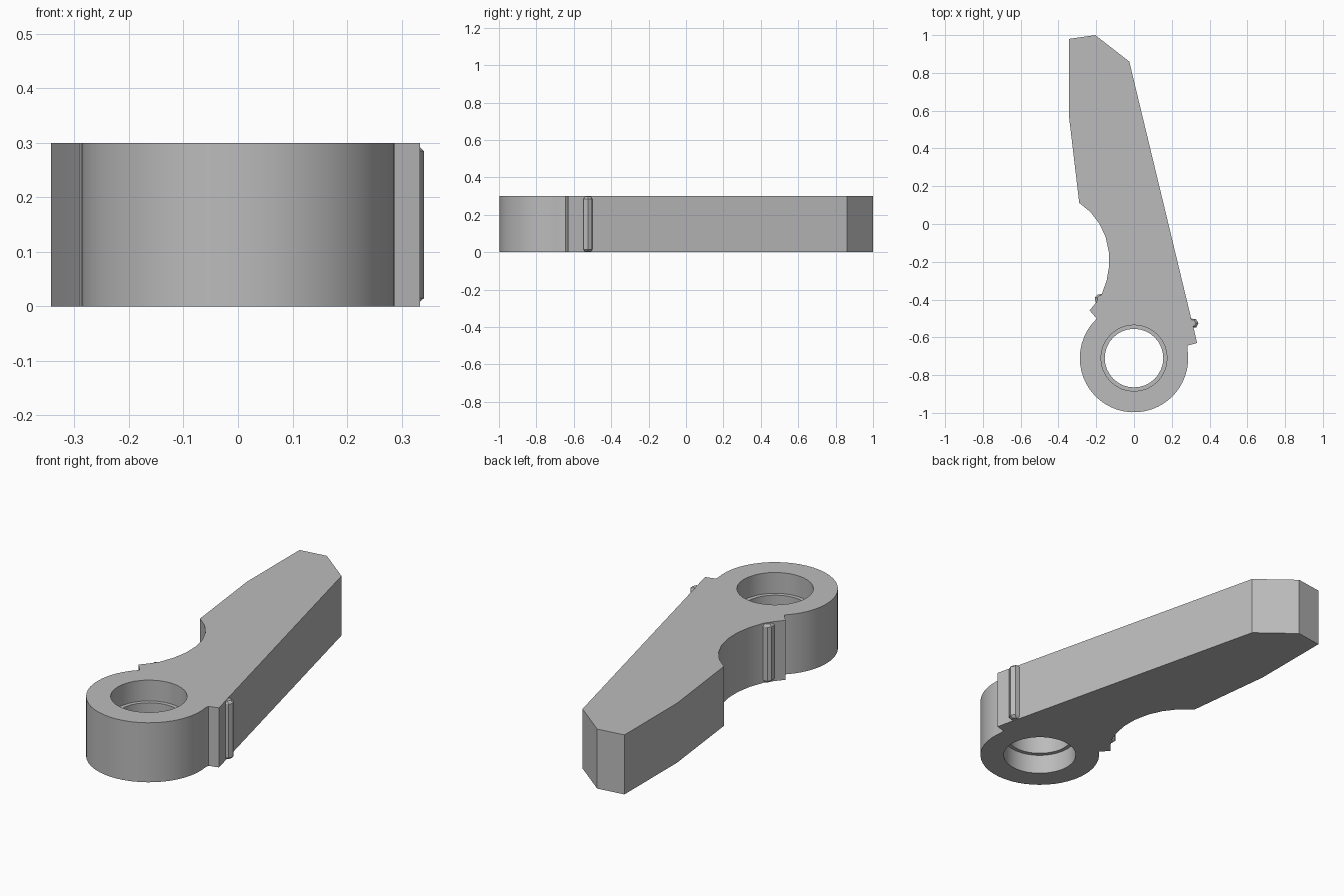
import bpy, bmesh
from math import radians, cos, sin

if "Cube" in bpy.data.objects:
    bpy.data.objects.remove(bpy.data.objects["Cube"], do_unlink=True)

HEIGHT = 0.3
PIVOT_Y = -0.71

# Single plain grey
grey = bpy.data.materials.new("plain_grey")
grey.use_nodes = True
COLOUR = (0.5, 0.5, 0.5, 1)
grey.diffuse_color = COLOUR
grey.node_tree.nodes["Principled BSDF"].inputs["Base Color"].default_value = COLOUR


def arc(radius, start, end, steps):
    """Points on a circle around the pivot, both ends included."""
    angles = [radians(start + (end - start) * i / steps) for i in range(steps + 1)]
    return [(radius * cos(a), PIVOT_Y + radius * sin(a)) for a in angles]


def loop(bm, points, z):
    return [bm.verts.new((x, y, z)) for x, y in points]


def walls(bm, low, high):
    n = len(low)
    for i in range(n):
        j = (i + 1) % n
        bm.faces.new((low[i], low[j], high[j], high[i]))


def finish(bm, name):
    bmesh.ops.recalc_face_normals(bm, faces=bm.faces)
    mesh = bpy.data.meshes.new(name)
    bm.to_mesh(mesh)
    bm.free()
    mesh.materials.append(grey)
    obj = bpy.data.objects.new(name, mesh)
    bpy.context.collection.objects.link(obj)
    bpy.ops.object.select_all(action='DESELECT')
    obj.select_set(True)
    bpy.context.view_layer.objects.active = obj
    bpy.ops.object.shade_smooth_by_angle(angle=radians(24))
    return obj


# Outline: blade tip, long straight edge, stop tooth, round eye, left tooth, hollow
blade = [(-0.343, 0.98), (-0.205, 1.0), (-0.025, 0.86), (0.305, -0.51)]
right_tooth = [(0.318, -0.56), (0.334, -0.63), (0.285, -0.643)]
eye = arc(0.287, 10, -225, 32)
left_tooth = [(-0.197, -0.502), (-0.235, -0.457), (-0.2, -0.415)]
hollow = [(-0.172, -0.375), (-0.145, -0.3), (-0.132, -0.225), (-0.133, -0.15),
          (-0.15, -0.07), (-0.182, 0.0), (-0.23, 0.063), (-0.29, 0.112)]
outline = blade + right_tooth + eye + left_tooth + hollow + [(-0.343, 0.56)]

# Lever body with a bore that narrows to a rib at mid height
bm = bmesh.new()
outer = [loop(bm, outline, z) for z in (0, HEIGHT)]
walls(bm, *outer)
bore_profile = [(0.175, 0), (0.175, 0.1), (0.155, 0.1),
                (0.155, 0.195), (0.175, 0.195), (0.175, HEIGHT)]
bore = [loop(bm, arc(r, 0, 348.75, 31), z) for r, z in bore_profile]
for low, high in zip(bore, bore[1:]):
    walls(bm, low, high)
for rim, hole in ((outer[0], bore[0]), (outer[1], bore[-1])):
    edges = [bm.edges.get((ring[i - 1], ring[i]))
             for ring in (rim, hole) for i in range(len(ring))]
    bmesh.ops.triangle_fill(bm, use_beauty=True, edges=edges)
finish(bm, "lever_body")


# Small upright ribs beside the teeth, tapered at both ends
def side_rib(name, points, inner):
    bm = bmesh.new()
    ix, iy = inner
    tip = [(ix + (x - ix) * 0.7, iy + (y - iy) * 0.7) for x, y in points]
    rings = [loop(bm, p, z) for p, z in
             ((tip, 0.003), (points, 0.015), (points, HEIGHT - 0.015), (tip, HEIGHT - 0.003))]
    for low, high in zip(rings, rings[1:]):
        walls(bm, low, high)
    bm.faces.new(rings[0])
    bm.faces.new(rings[-1])
    finish(bm, name)


side_rib("right_rib", [(0.29, -0.5), (0.328, -0.503), (0.341, -0.525),
                       (0.33, -0.547), (0.29, -0.55)], (0.295, -0.525))
side_rib("left_rib", [(-0.16, -0.37), (-0.192, -0.373), (-0.207, -0.387),
                      (-0.204, -0.415), (-0.16, -0.42)], (-0.165, -0.395))
